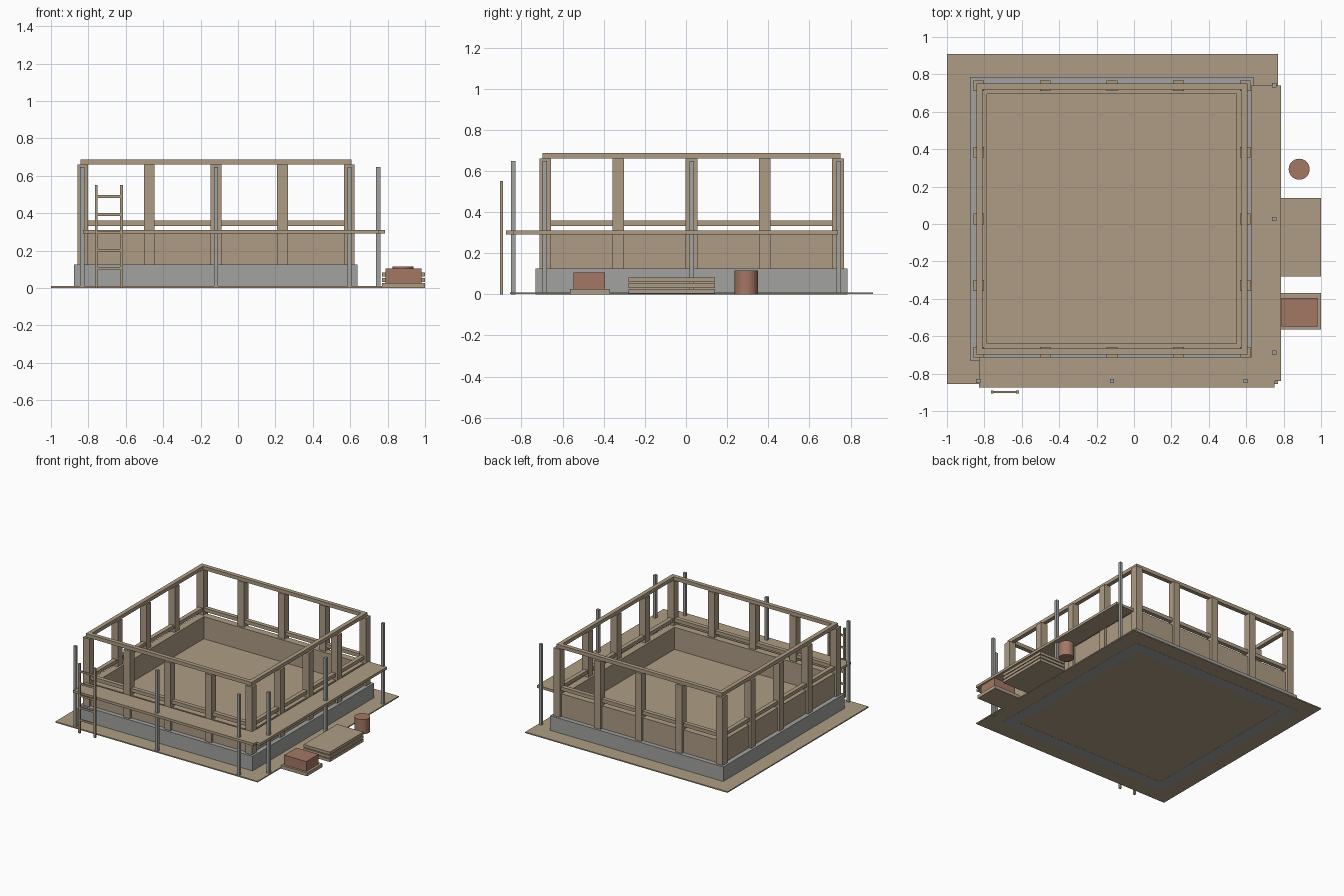
import bpy
import bmesh
from mathutils import Matrix, Vector

cube = bpy.data.objects.get("Cube")
if cube:
    bpy.data.objects.remove(cube, do_unlink=True)


def material(name, rgb):
    m = bpy.data.materials.new(name)
    m.use_nodes = True
    m.diffuse_color = (*rgb, 1)
    m.node_tree.nodes["Principled BSDF"].inputs["Base Color"].default_value = (*rgb, 1)
    return m


timber = material("timber", (0.42, 0.335, 0.23))
concrete = material("concrete_grey", (0.36, 0.37, 0.35))
brick = material("brick_red", (0.37, 0.185, 0.13))


def make(name, bm, mat):
    me = bpy.data.meshes.new(name)
    bm.to_mesh(me)
    bm.free()
    me.materials.append(mat)
    ob = bpy.data.objects.new(name, me)
    bpy.context.collection.objects.link(ob)
    return ob


def box(name, x, y, z, mat):
    """Box from (min, max) ranges along each axis."""
    bm = bmesh.new()
    lo, hi = Vector((x[0], y[0], z[0])), Vector((x[1], y[1], z[1]))
    size = hi - lo
    bmesh.ops.create_cube(bm, size=1, matrix=Matrix.Translation((lo + hi) / 2) @ Matrix.Diagonal((*size, 1)))
    return make(name, bm, mat)


# Centre of the square building
CX, CY = -0.118, 0.027


def ring(name, outer, inner, z, mat):
    """Square frame around the building centre."""
    bm = bmesh.new()
    corners = [(-1, -1), (1, -1), (1, 1), (-1, 1)]
    loops = [[bm.verts.new((CX + a * r, CY + b * r, h)) for a, b in corners]
             for r, h in ((outer, z[0]), (outer, z[1]), (inner, z[1]), (inner, z[0]))]
    for k in range(4):
        p, q = loops[k], loops[(k + 1) % 4]
        for i in range(4):
            j = (i + 1) % 4
            bm.faces.new((p[i], p[j], q[j], q[i]))
    bmesh.ops.recalc_face_normals(bm, faces=bm.faces)
    return make(name, bm, mat)


# Ground sheet, foundation, floor and low walls
box("ground_sheet", (-1, 0.77), (-0.855, 0.91), (0.001, 0.01), timber)
ring("foundation", 0.758, 0.667, (0, 0.125), concrete)
box("floor", (CX - 0.69, CX + 0.69), (CY - 0.69, CY + 0.69), (0.11, 0.13), timber)
ring("low_wall", 0.722, 0.667, (0.125, 0.305), timber)

# Timber frame: studs on a five by five outline plus two rails
STEP, HALF = 0.356, 0.0285
for i in range(-2, 3):
    for j in range(-2, 3):
        if max(abs(i), abs(j)) == 2:
            x, y = CX + i * STEP, CY + j * STEP
            box("wall_stud", (x - HALF, x + HALF), (y - HALF, y + HALF), (0.125, 0.66), timber)
ring("middle_rail", 0.725, 0.692, (0.332, 0.36), timber)
ring("top_rail", 0.725, 0.692, (0.66, 0.688), timber)

# Scaffold decks and poles along the front and left sides
box("front_deck", (-0.83, 0.75), (-0.875, -0.715), (0.29, 0.31), timber)
box("side_deck", (0.625, 0.785), (-0.84, 0.74), (0.29, 0.31), timber)
poles = [(CX + k * 0.715, -0.84) for k in (-1, 0, 1)]
poles += [(0.75, CY + k * 0.715) for k in (-1, 0, 1)]
for x, y in poles:
    box("scaffold_pole", (x - 0.011, x + 0.011), (y - 0.011, y + 0.011), (0, 0.648), concrete)

# Ladder leaning side
for x in (-0.765, -0.63):
    box("ladder_rail", (x, x + 0.015), (-0.905, -0.89), (0, 0.55), timber)
for k in range(5):
    z = 0.105 + k * 0.096
    box("ladder_rung", (-0.75, -0.63), (-0.903, -0.892), (z - 0.007, z + 0.007), timber)

# Stack of planks
for k in range(3):
    z = 0.004 + k * 0.028
    box("plank_stack", (0.77, 1.0), (-0.28, 0.14), (z, z + 0.022), timber)

# Pallet with bricks
box("pallet", (0.77, 1.0), (-0.565, -0.37), (0, 0.027), timber)
box("brick_pile", (0.788, 0.982), (-0.548, -0.395), (0.027, 0.105), brick)

# Drum
bm = bmesh.new()
bmesh.ops.create_cone(bm, cap_ends=True, segments=32, radius1=0.056, radius2=0.056, depth=0.115,
                      matrix=Matrix.Translation((0.883, 0.293, 0.0575)))
drum = make("drum", bm, brick)
bpy.ops.object.select_all(action="DESELECT")
drum.select_set(True)
bpy.context.view_layer.objects.active = drum
bpy.ops.object.shade_smooth_by_angle()
